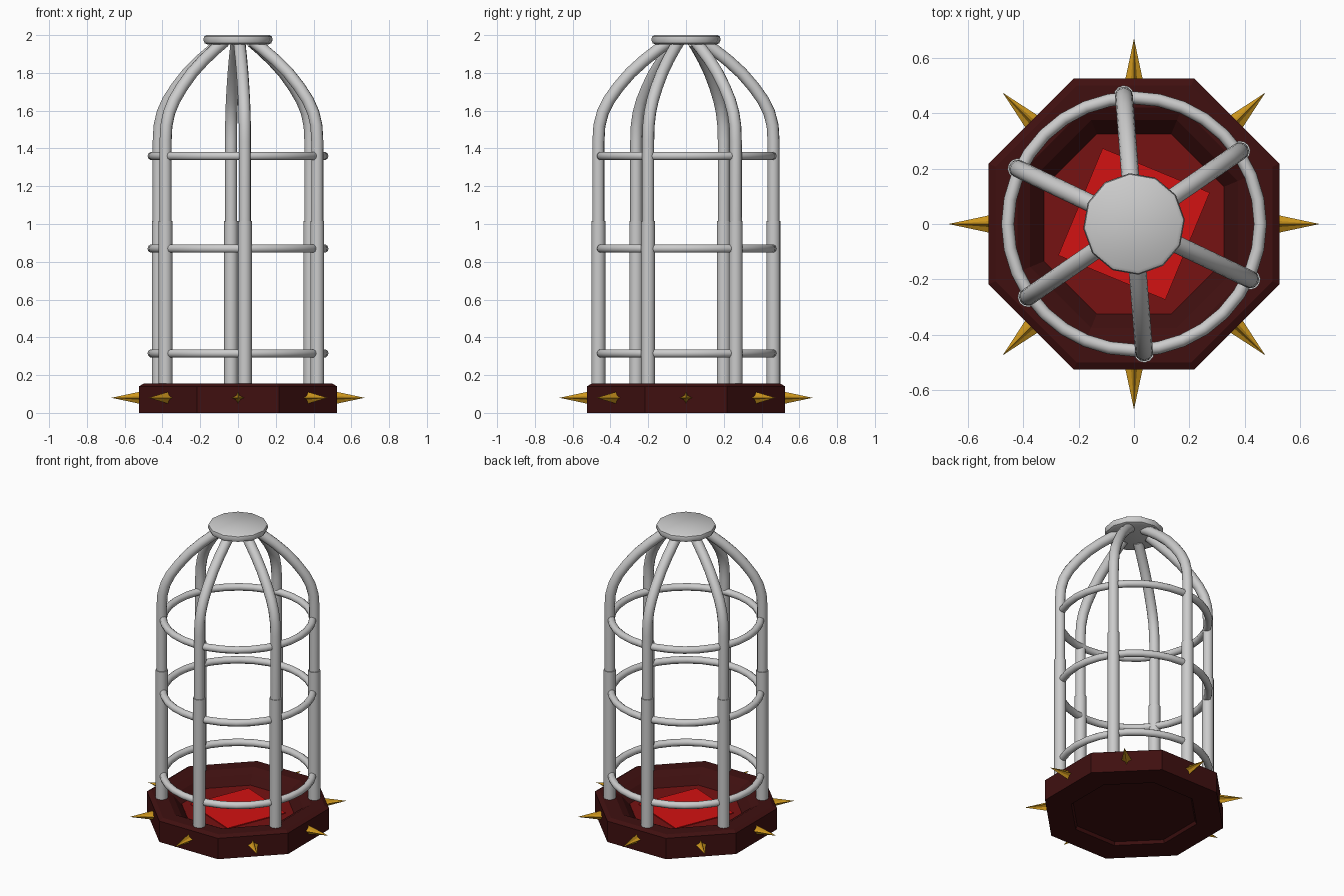
import bpy, bmesh, math
from mathutils import Vector, Matrix

cube = bpy.data.objects.get("Cube")
if cube:
    bpy.data.objects.remove(cube, do_unlink=True)


def material(name, rgb):
    m = bpy.data.materials.new(name)
    m.use_nodes = True
    m.diffuse_color = (*rgb, 1)
    m.node_tree.nodes["Principled BSDF"].inputs["Base Color"].default_value = (*rgb, 1)
    return m


SILVER = material("silver metal", (0.6, 0.6, 0.6))
MAROON = material("dark maroon", (0.05, 0.005, 0.005))
CRIMSON = material("deep red", (0.18, 0.006, 0.006))
RED = material("bright red", (0.65, 0.006, 0.006))
GOLD = material("gold", (0.6, 0.3, 0.012))


def finish(name, bm, mat, smooth=False):
    bmesh.ops.recalc_face_normals(bm, faces=bm.faces)
    mesh = bpy.data.meshes.new(name)
    bm.to_mesh(mesh)
    bm.free()
    mesh.materials.append(mat)
    ob = bpy.data.objects.new(name, mesh)
    bpy.context.collection.objects.link(ob)
    if smooth:
        bpy.ops.object.select_all(action='DESELECT')
        ob.select_set(True)
        bpy.context.view_layer.objects.active = ob
        bpy.ops.object.shade_smooth_by_angle(angle=math.radians(40))
    return ob


def skin(bm, rings, closed=False):
    """Bridge a list of vertex rings, capping the ends unless closed."""
    pairs = list(zip(rings, rings[1:]))
    if closed:
        pairs.append((rings[-1], rings[0]))
    else:
        bm.faces.new(rings[0])
        bm.faces.new(rings[-1])
    for a, b in pairs:
        for i in range(len(a)):
            j = (i + 1) % len(a)
            bm.faces.new((a[i], a[j], b[j], b[i]))


def lathe(name, profile, sides, mat, turn=0.0, smooth=False):
    bm = bmesh.new()
    rings = []
    for r, z in profile:
        angles = [turn + math.tau * i / sides for i in range(sides)]
        rings.append([bm.verts.new((r * math.cos(a), r * math.sin(a), z)) for a in angles])
    skin(bm, rings)
    return finish(name, bm, mat, smooth)


def tube(name, path, radius, mat, angle, sides=12):
    """Sweep a circle along an (r, z) path, then turn it about z."""
    bm = bmesh.new()
    pts = [Vector((r, 0, z)) for r, z in path]
    rings = []
    for i, p in enumerate(pts):
        t = (pts[min(i + 1, len(pts) - 1)] - pts[max(i - 1, 0)]).normalized()
        side = Vector((0, 1, 0))
        up = t.cross(side)
        rings.append([bm.verts.new(p + radius * (math.cos(a) * side + math.sin(a) * up))
                      for a in (math.tau * k / sides for k in range(sides))])
    skin(bm, rings)
    bm.transform(Matrix.Rotation(angle, 4, 'Z'))
    return finish(name, bm, mat, True)


def hoop(name, radius, thickness, z, mat, segments=32, sides=10):
    bm = bmesh.new()
    rings = []
    for i in range(segments):
        a = math.tau * i / segments
        ring = []
        for k in range(sides):
            b = math.tau * k / sides
            r = radius + thickness * math.cos(b)
            ring.append(bm.verts.new((r * math.cos(a), r * math.sin(a),
                                      z + thickness * math.sin(b))))
        rings.append(ring)
    skin(bm, rings, closed=True)
    return finish(name, bm, mat, True)


# Octagonal base with a chamfered rim, sunken tray and recessed underside
EIGHTH = math.pi / 8
flat = 1 / math.cos(EIGHTH)
base_profile = [(0.36, 0.02), (0.37, 0), (0.525, 0), (0.525, 0.14), (0.5, 0.155),
                (0.42, 0.155), (0.375, 0.13), (0.325, 0.075)]
lathe("base", [(r * flat, z) for r, z in base_profile], 8, MAROON, EIGHTH)

# Tray floor and turned square panel
lathe("tray_floor", [(0.325 * flat, 0.074), (0.325 * flat, 0.079)], 8, CRIMSON, EIGHTH)
lathe("floor_panel", [(0.296, 0.078), (0.296, 0.085)], 4, RED, EIGHTH)

# Star-section spikes around the base
for n in range(8):
    bm = bmesh.new()
    star = []
    for k in range(8):
        a, r = math.tau * k / 8, 0.033 if k % 2 == 0 else 0.016
        star.append(bm.verts.new((0.515, r * math.cos(a), 0.08 + r * math.sin(a))))
    tip = bm.verts.new((0.67, 0, 0.08))
    bm.faces.new(star)
    for k in range(8):
        bm.faces.new((star[k], star[(k + 1) % 8], tip))
    bm.transform(Matrix.Rotation(n * math.pi / 4, 4, 'Z'))
    finish(f"spike_{n + 1}", bm, GOLD)

# Six upright bars, thicker below and curving into the dome above
BAR_R = 0.465
dome = [(BAR_R, 1.0), (BAR_R, 1.44), (0.46, 1.52), (0.442, 1.59), (0.41, 1.655),
        (0.36, 1.725), (0.295, 1.8), (0.22, 1.868), (0.14, 1.93), (0.09, 1.965)]
for n in range(6):
    angle = math.radians(34.5 + 60 * n)
    tube(f"lower_bar_{n + 1}", [(BAR_R, 0.14), (BAR_R, 1.015)], 0.037, SILVER, angle)
    tube(f"dome_bar_{n + 1}", dome, 0.032, SILVER, angle)

# Horizontal hoops
for label, z in (("lower", 0.315), ("middle", 0.87), ("upper", 1.36)):
    hoop(f"{label}_hoop", 0.456, 0.023, z, SILVER)

# Rounded cap on top
lathe("top_cap", [(0.16, 1.95), (0.177, 1.957), (0.184, 1.975), (0.18, 1.992), (0.168, 2.0)],
      12, SILVER, math.radians(5), True)
